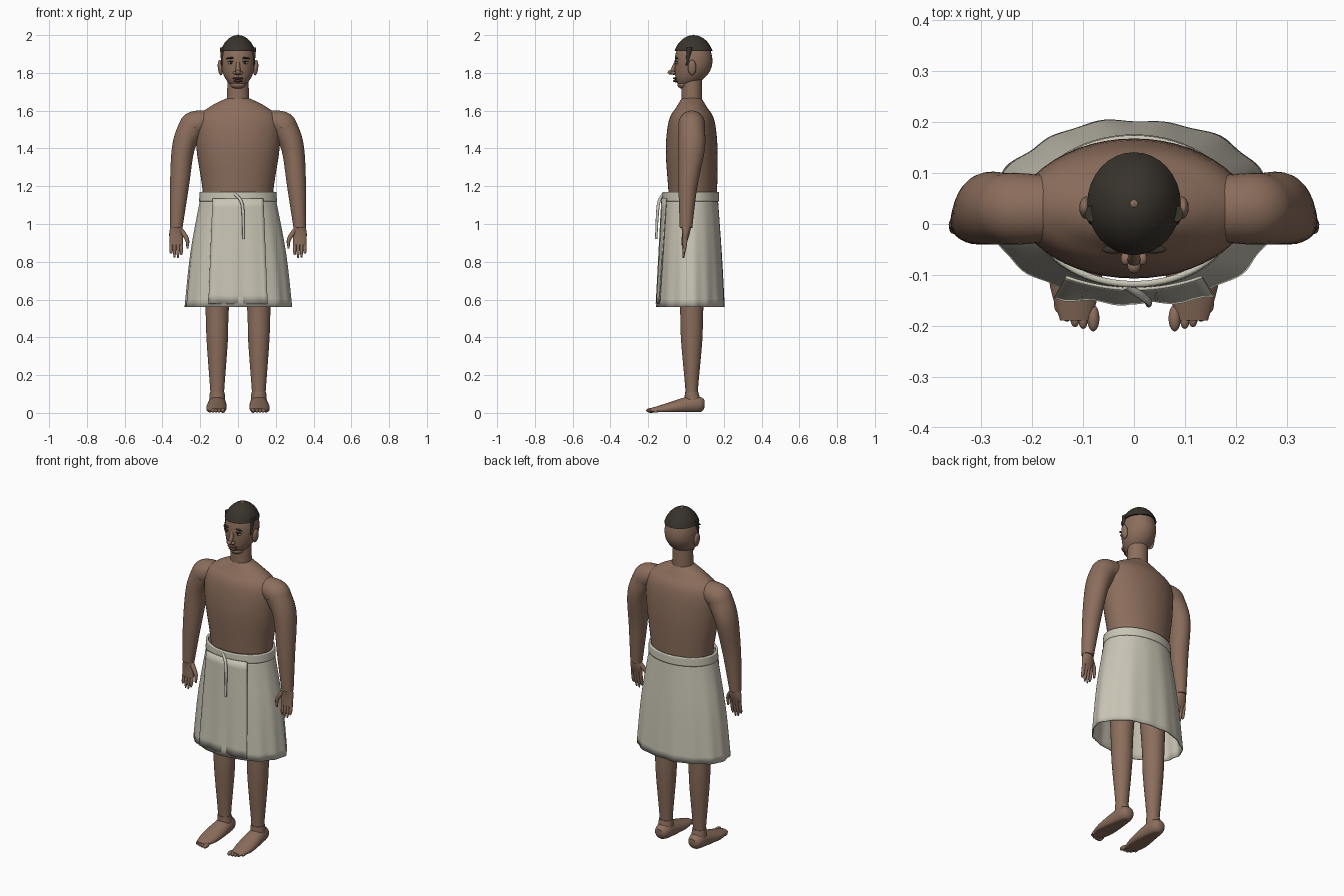
import bpy
import bmesh
import math
from mathutils import Matrix, Vector

if "Cube" in bpy.data.objects:
    bpy.data.objects.remove(bpy.data.objects["Cube"])


def material(name, *rgb):
    mat = bpy.data.materials.new(name)
    mat.use_nodes = True
    mat.diffuse_color = (*rgb, 1)
    mat.node_tree.nodes["Principled BSDF"].inputs["Base Color"].default_value = mat.diffuse_color
    return mat


SKIN = material("brown skin", .26, .155, .107)
HAIR = material("dark hair", .04, .033, .025)
CLOTH = material("undyed linen", .58, .55, .46)
CORD = material("pale cord", .62, .59, .52)
LIPS = material("dark lips", .13, .055, .045)
EYE = material("eye white", .42, .37, .32)
IRIS = material("eye brown", .02, .013, .01)
RIGHTWARD, BACKWARD, UPWARD = Matrix.Identity(3)
parts = []


def finish(name, bm, mat, thickness=None):
    bmesh.ops.recalc_face_normals(bm, faces=bm.faces)
    mesh = bpy.data.meshes.new(name)
    bm.to_mesh(mesh)
    bm.free()
    mesh.materials.append(mat)
    part = bpy.data.objects.new(name, mesh)
    bpy.context.collection.objects.link(part)
    if thickness:
        part.modifiers.new("thickness", 'SOLIDIFY').thickness = thickness
    parts.append(part)


def smooth_sections(sections, steps=5):
    """Fill in between key sections with Bezier spans whose tangents follow the neighbours."""
    keys = [Vector((*section, section[-1])[:5]) for section in sections]
    padded = [keys[0], *keys, keys[-1]]
    filled = []
    for before, start, end, after in zip(padded, padded[1:], padded[2:], padded[3:]):
        handle_a = start + (end - before) / 6
        handle_b = end - (after - start) / 6
        for step in range(steps):
            t = step / steps
            middle = handle_a.lerp(handle_b, t)
            first = start.lerp(handle_a, t).lerp(middle, t)
            last = middle.lerp(handle_b.lerp(end, t), t)
            filled.append(first.lerp(last, t))
    return filled + [keys[-1]]


def bridge(bm, rows, closed):
    """Join neighbouring rows of vertices with quads."""
    for row, following in zip(rows, rows[1:]):
        for k in range(0 if closed else 1, len(row)):
            bm.faces.new((row[k - 1], row[k], following[k], following[k - 1]))


def loft(name, sections, mat, axis=UPWARD, reference=RIGHTWARD, side=1, segments=32,
         thickness=None, ripple=None, floor=None):
    """Elliptical sections (x, y, z, radius, other radius); without an axis they follow the path."""
    bm = bmesh.new()
    filled = smooth_sections(sections)
    last = len(filled) - 1
    rings = []
    for i, section in enumerate(filled):
        centre = section.xyz
        path = filled[min(i + 1, last)].xyz - filled[max(i - 1, 0)].xyz
        along = axis or path.normalized()
        across = (reference - along * reference.dot(along)).normalized()
        other = along.cross(across)
        ring = []
        for k in range(segments):
            angle = math.tau * k / segments
            swell = 1 + ripple(angle, i / last) if ripple else 1
            offset = across * math.cos(angle) * section[3] + other * math.sin(angle) * section[4]
            point = centre + offset * swell
            if floor:
                point.z = max(point.z, floor)
            point.x *= side
            ring.append(bm.verts.new(point))
        rings.append(ring)
    bridge(bm, rings, closed=True)
    if not thickness:
        bm.faces.new(rings[0])
        bm.faces.new(rings[-1])
    finish(name, bm, mat, thickness)


def ball(name, position, size, mat, tilt=0, jaw_shift=0, cut_height=None):
    """Ellipsoid; its lower half may lean forward, and it may be cut off below a height."""
    bm = bmesh.new()
    bmesh.ops.create_uvsphere(bm, u_segments=32, v_segments=24, radius=1)
    scale = Matrix.Diagonal((*size, 1))
    bm.transform(Matrix.Translation(position) @ Matrix.Rotation(tilt, 4, 'Y') @ scale)
    if jaw_shift:
        for vert in bm.verts:
            depth = max(0, position[2] - vert.co.z) / size[2]
            vert.co.y -= jaw_shift * depth ** 2
    if cut_height:
        geometry = [*bm.verts, *bm.edges, *bm.faces]
        bmesh.ops.bisect_plane(bm, geom=geometry, plane_co=UPWARD * cut_height,
                               plane_no=UPWARD, clear_inner=True)
        bmesh.ops.holes_fill(bm, edges=bm.edges)
    finish(name, bm, mat)


# Torso, neck and head
loft("torso", [(0, .035, 1.08, .18, .12), (0, .035, 1.2, .19, .13), (0, .03, 1.4, .22, .137),
               (0, .03, 1.55, .22, .12), (0, .03, 1.62, .15, .08), (0, .03, 1.67, .05)],
     SKIN, segments=48)
loft("neck", [(0, .03, 1.64, .06, .055), (0, .03, 1.77, .055)], SKIN)
ball("head", (0, .04, 1.86), (.09, .1, .135), SKIN, jaw_shift=.045)
ball("chin", (0, -.015, 1.738), (.04, .03, .023), SKIN)
ball("hair_cap", (0, .04, 1.86), (.1, .11, .14), HAIR, cut_height=1.915)
ball("crown_whorl", (0, .04, 1.996), (.009, .009, .006), SKIN)

# Face
loft("nose_bridge", [(0, -.05, 1.865, .008), (0, -.07, 1.81, .013), (0, -.06, 1.79, .008)],
     SKIN, segments=16)
ball("nose_tip", (0, -.083, 1.803), (.013, .014, .012), SKIN)
ball("upper_lip", (0, -.055, 1.771), (.028, .015, .006), LIPS)
ball("lower_lip", (0, -.053, 1.757), (.023, .015, .007), LIPS)

for side, label in ((1, "left"), (-1, "right")):
    ball(label + "_nostril", (side * .016, -.068, 1.8), (.01, .013, .009), SKIN)
    ball(label + "_eye", (side * .038, -.048, 1.853), (.016, .008, .007), EYE)
    ball(label + "_iris", (side * .038, -.054, 1.853), (.006, .004, .006), IRIS)
    ball(label + "_eyelid", (side * .038, -.05, 1.86), (.018, .008, .003), IRIS, tilt=side * .1)
    ball(label + "_eyebrow", (side * .04, -.05, 1.878), (.023, .008, .005), HAIR, tilt=side * .1)
    ball(label + "_ear", (side * .094, .032, 1.828), (.013, .022, .041), SKIN, tilt=side * .1)
    loft(label + "_sideburn", [(.084, .02, 1.935, .012, .016), (.083, .003, 1.84, .005)],
         HAIR, side=side, segments=12)

    # Arm and hand
    loft(label + "_arm", [(.12, .03, 1.55, .06, .05), (.22, .03, 1.53, .07), (.25, .03, 1.5, .07),
                          (.29, .03, 1.4, .07, .06), (.31, .01, 1.2, .05), (.327, 0, .98, .033)],
         SKIN, axis=None, reference=BACKWARD, side=side)
    loft(label + "_palm", [(.327, 0, 1, .027), (.327, 0, .95, .037, .02), (.327, -.01, .89, .033, .01)],
         SKIN, side=side)
    for finger, tip in enumerate((.835, .82, .823, .843)):
        x = .3 + finger * .018
        loft(f"{label}_finger_{finger + 1}", [(x, 0, .92, .009), (x, -.01, .86, .009), (x, -.014, tip, .004)],
             SKIN, side=side, segments=12)
    loft(label + "_thumb", [(.305, 0, .97, .014), (.27, -.013, .92, .011), (.268, -.016, .87, .005)],
         SKIN, axis=None, reference=BACKWARD, side=side, segments=12)

    # Leg and foot
    loft(label + "_leg", [(.1, .03, .98, .085), (.11, .03, .56, .062), (.11, .03, .38, .056),
                          (.11, .03, .12, .037, .033), (.11, .03, .05, .035)], SKIN, side=side)
    loft(label + "_ankle", [(.11, .03, .11, .039, .036), (.11, .035, .06, .043)], SKIN, side=side)
    loft(label + "_foot", [(.11, .098, .048, .02), (.11, .08, .044, .038), (.11, .03, .044, .048),
                           (.115, -.1, .022, .053, .03), (.115, -.19, .013, .03, .011)],
         SKIN, axis=-BACKWARD, side=side, floor=.005)
    ball(label + "_big_toe", (side * .08, -.185, .013), (.012, .026, .013), SKIN)
    for toe in range(4):
        ball(f"{label}_toe_{toe + 1}", (side * (.1 + toe * .016), -.19 + toe ** 2 * .0035, .011),
             (.009, .016, .01), SKIN)


# Wrapped skirt with soft folds that deepen towards the hem
def folds(angle, drop):
    return .012 * drop * (math.sin(15 * angle) + math.sin(7 * angle + 1))


loft("skirt", [(0, .025, 1.15, .197, .143), (0, .025, .85, .252, .165), (0, .025, .56, .282, .18)],
     CLOTH, segments=128, thickness=.006, ripple=folds)
loft("waistband", [(0, .025, 1.12, .206, .151), (0, .025, 1.17, .203, .149)],
     CLOTH, segments=64, thickness=.012)

# Overlapping front panel, widening and leaning out towards its lower edge
bm = bmesh.new()
panel = []
for step in range(13):
    drop = step / 12
    row = []
    for column in range(-8, 9):
        across = column / 8
        wrap = (.024 - .012 * drop) * across ** 2 + .004 * drop * math.sin(across * 9)
        point = Vector((across * (.135 + .022 * drop), wrap - .131 - .026 * drop, 1.135 - .557 * drop))
        row.append(bm.verts.new(point))
    panel.append(row)
bridge(bm, panel, closed=False)
finish("front_panel", bm, CLOTH, thickness=.006)

# Tie hanging from the waistband
loft("waist_tie", [(-.016, -.122, 1.158, .007), (.023, -.147, 1.1, .008), (.029, -.158, .92, .006)],
     CORD, axis=None, reference=BACKWARD, segments=12)

bpy.ops.object.select_all(action='DESELECT')
for part in parts:
    part.select_set(True)
bpy.context.view_layer.objects.active = parts[0]
bpy.ops.object.shade_smooth_by_angle(angle=math.radians(40))
